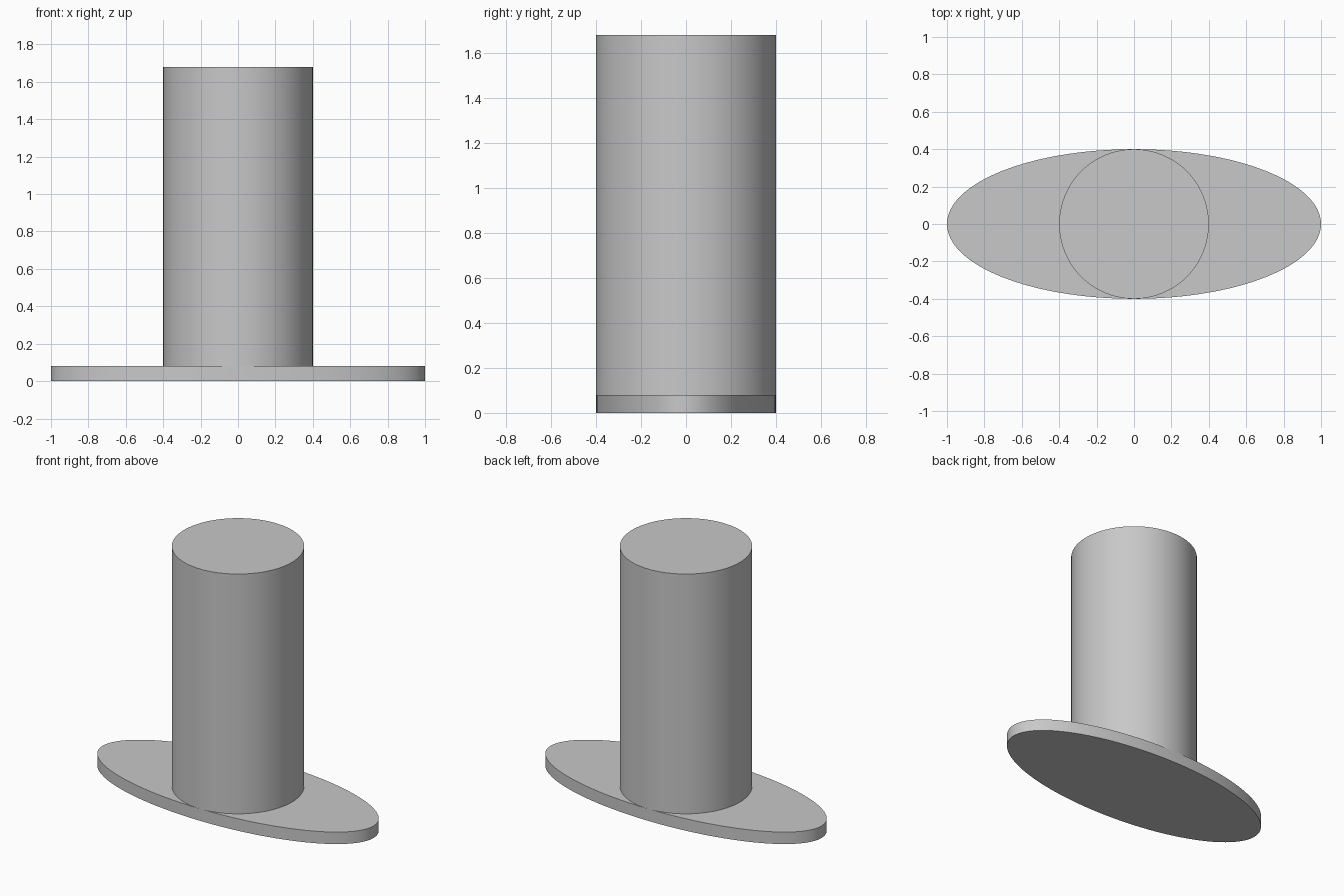
import bpy
import math

cube = bpy.data.objects.get("Cube")
if cube:
    bpy.data.objects.remove(cube, do_unlink=True)

grey = bpy.data.materials.new("plain_grey")
grey.use_nodes = True
colour = (0.58, 0.58, 0.58, 1)
grey.diffuse_color = colour
grey.node_tree.nodes["Principled BSDF"].inputs["Base Color"].default_value = colour


def disc(name, rx, ry, bottom, top):
    """Upright elliptical cylinder between two heights."""
    bpy.ops.mesh.primitive_cylinder_add(
        vertices=128, radius=1, depth=1, location=(0, 0, (bottom + top) / 2))
    obj = bpy.context.object
    obj.name = name
    obj.scale = (rx, ry, top - bottom)
    bpy.ops.object.transform_apply(location=False, rotation=False, scale=True)
    bpy.ops.object.shade_smooth_by_angle(angle=math.radians(30))
    obj.data.materials.append(grey)
    return obj


# Thin oval base and the round column standing on it
base_height = 0.08
disc("oval_base", 1.0, 0.4, 0, base_height)
disc("round_column", 0.4, 0.4, base_height, 1.68)
